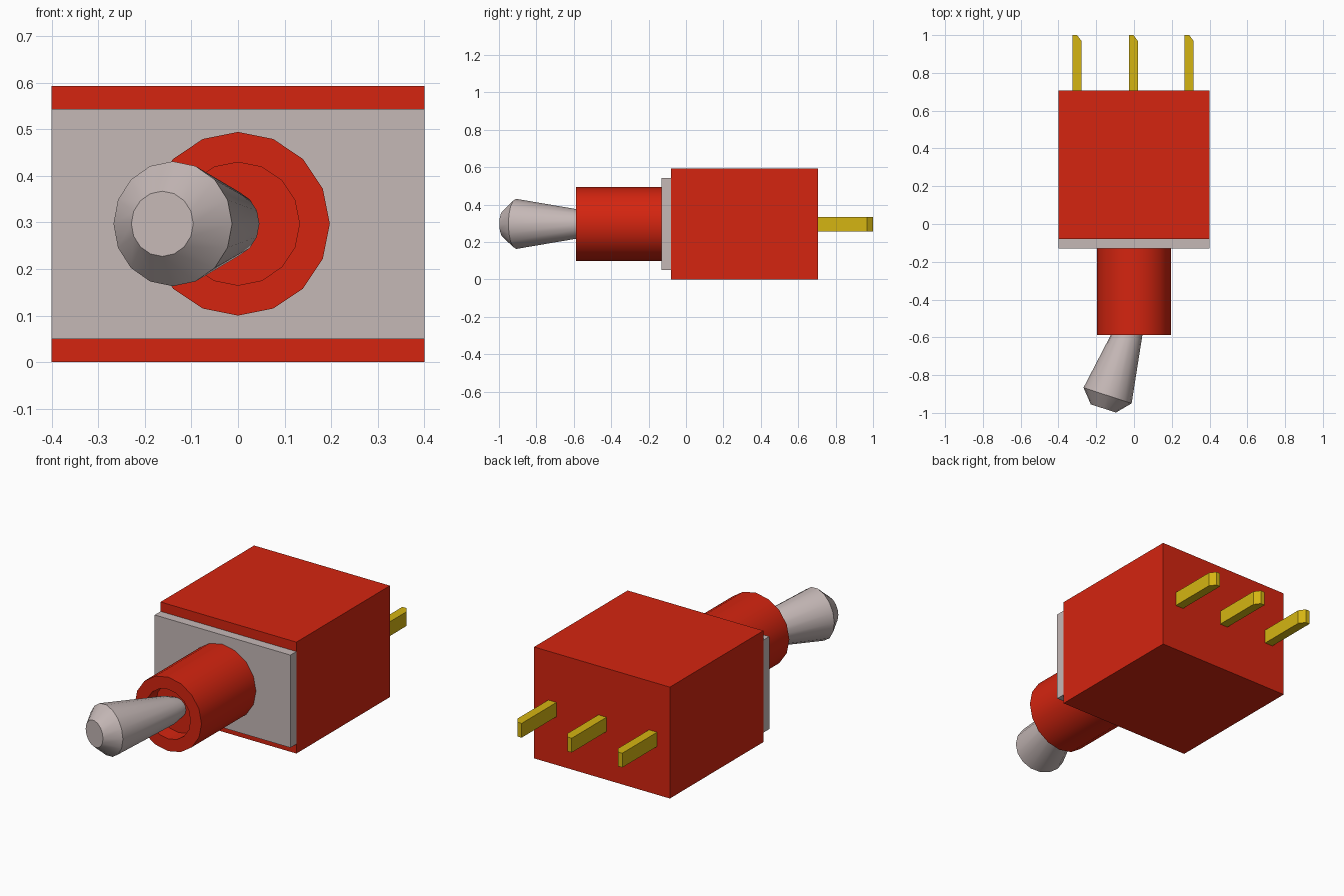
import bpy
import bmesh
from math import sin, cos, tau, radians
from mathutils import Matrix

cube = bpy.data.objects.get("Cube")
if cube:
    bpy.data.objects.remove(cube, do_unlink=True)


def make_material(name, rgb):
    mat = bpy.data.materials.new(name)
    mat.use_nodes = True
    mat.diffuse_color = (*rgb, 1)
    mat.node_tree.nodes["Principled BSDF"].inputs["Base Color"].default_value = (*rgb, 1)
    return mat


red = make_material("red plastic", (0.66, 0.018, 0.005))
steel = make_material("warm grey metal", (0.56, 0.48, 0.47))
gold = make_material("gold contact", (0.66, 0.46, 0.006))


def finish(name, bm, mat, smooth=False):
    bmesh.ops.recalc_face_normals(bm, faces=bm.faces)
    mesh = bpy.data.meshes.new(name)
    bm.to_mesh(mesh)
    bm.free()
    mesh.materials.append(mat)
    obj = bpy.data.objects.new(name, mesh)
    bpy.context.collection.objects.link(obj)
    if smooth:
        bpy.ops.object.select_all(action="DESELECT")
        obj.select_set(True)
        bpy.context.view_layer.objects.active = obj
        bpy.ops.object.shade_smooth_by_angle(angle=radians(30))
    return obj


def prism(name, outline, z0, z1, mat):
    """Extrude an xy outline from z0 up to z1."""
    bm = bmesh.new()
    face = bm.faces.new([bm.verts.new((x, y, z0)) for x, y in outline])
    top = bmesh.ops.extrude_face_region(bm, geom=[face])["geom"]
    verts = [v for v in top if isinstance(v, bmesh.types.BMVert)]
    bmesh.ops.translate(bm, verts=verts, vec=(0, 0, z1 - z0))
    return finish(name, bm, mat)


def box(name, half_x, y0, y1, z0, z1, mat):
    outline = [(-half_x, y0), (half_x, y0), (half_x, y1), (-half_x, y1)]
    return prism(name, outline, z0, z1, mat)


def lathe(name, profile, origin, turn, mat, sides=16):
    """Revolve (distance forward, radius) pairs about the forward axis, capped."""
    bm = bmesh.new()
    rings = []
    for s, r in profile:
        angles = [tau * i / sides for i in range(sides)]
        rings.append([bm.verts.new((r * sin(a), -s, r * cos(a))) for a in angles])
    for a, b in zip(rings, rings[1:]):
        for i in range(sides):
            j = (i + 1) % sides
            bm.faces.new((a[i], a[j], b[j], b[i]))
    bm.faces.new(rings[0])
    bm.faces.new(rings[-1])
    bm.transform(Matrix.Translation(origin) @ Matrix.Rotation(turn, 4, "Z"))
    return finish(name, bm, mat, smooth=True)


MID_Z = 0.297

# Housing and front mounting plate
box("housing", 0.4, -0.08, 0.707, 0, 0.593, red)
box("front_plate", 0.4, -0.13, -0.08, 0.05, 0.543, steel)

# Hollow collar with a recessed floor
lathe("collar", [(0.13, 0.197), (0.588, 0.197), (0.588, 0.132), (0.5, 0.132)],
      (0, 0, MID_Z), 0, red)

# Tilted toggle lever, widest near its bevelled tip
lathe("toggle_lever",
      [(-0.45, 0.045), (-0.37, 0.074), (0, 0.134), (0.072, 0.07)],
      (-0.14, -0.908, MID_Z), radians(-18.2), steel)

# Three contact pins, each with one bevelled corner
for side, x in (("right", -0.301), ("middle", -0.003), ("left", 0.292)):
    w = 0.024
    prism(side + "_contact_pin",
          [(x - w, 0.7), (x + w, 0.7), (x + w, 0.968), (x, 1), (x - w, 1)],
          0.257, 0.333, gold)
